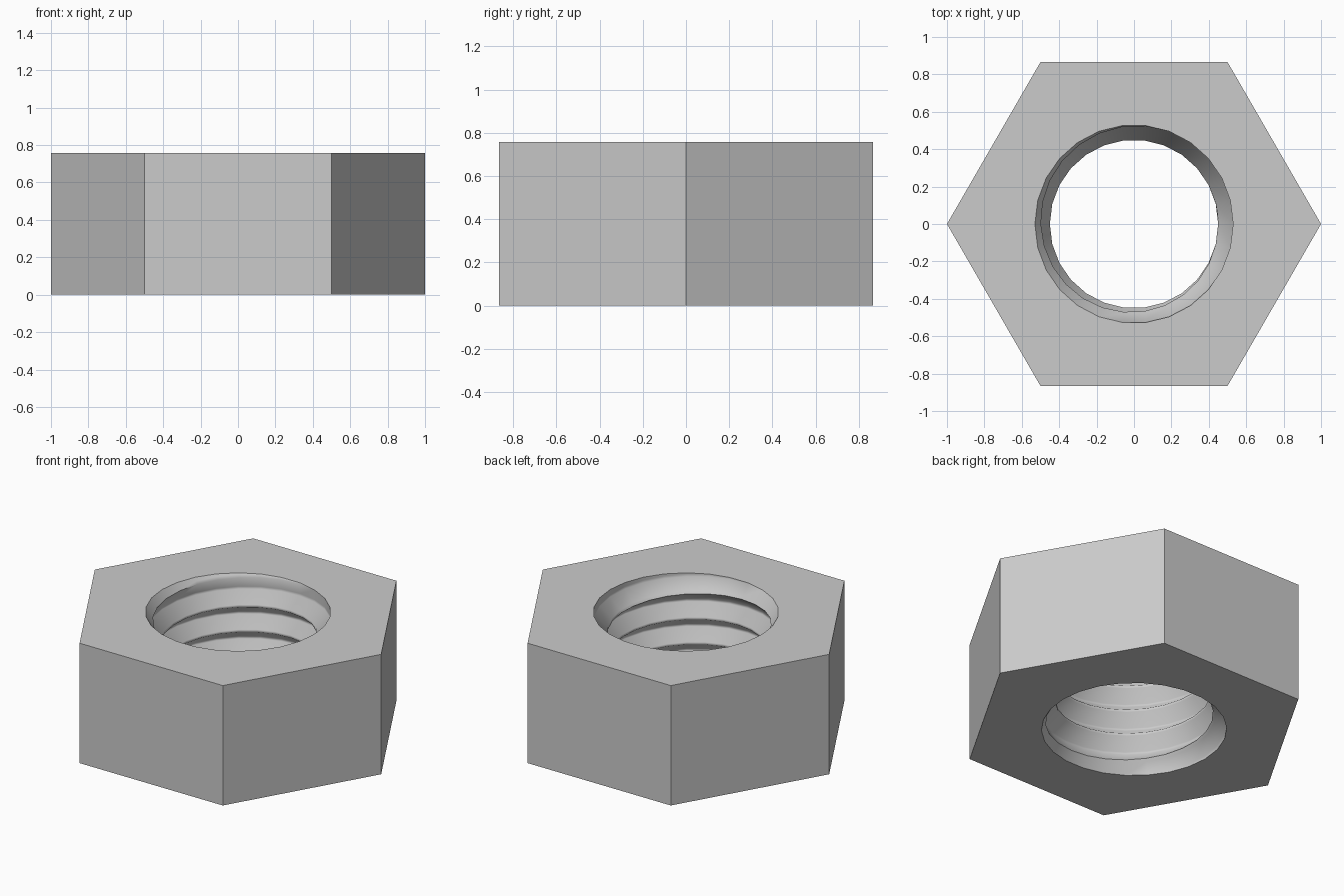
import bpy, bmesh, math

cube = bpy.data.objects.get("Cube")
if cube:
    bpy.data.objects.remove(cube, do_unlink=True)

HEIGHT = 0.757
PITCH = 0.157
ROOT_R, CREST_R = 0.53, 0.45
DIV = 26          # sides of the hole
FLAT = 0.1        # width of crest and root flats, in pitches

steel = bpy.data.materials.new("steel_grey")
steel.use_nodes = True
grey = (0.6, 0.6, 0.6, 1)
steel.diffuse_color = grey
steel.node_tree.nodes["Principled BSDF"].inputs["Base Color"].default_value = grey

bm = bmesh.new()
shared = {}


def vert(radius, angle, z):
    """Return a vertex, reusing one that is already at this place."""
    co = (radius * math.cos(angle), radius * math.sin(angle), z)
    key = tuple(round(c, 5) + 0.0 for c in co)
    if key not in shared:
        shared[key] = bm.verts.new(co)
    return shared[key]


def face(corners):
    corners = list(dict.fromkeys(corners))
    if len(corners) > 2 and not bm.faces.get(corners):
        bm.faces.new(corners)


def thread_vert(turn, is_crest, step):
    """Point on the helix; crests taper into the rim at both ends."""
    depth = PITCH * (turn + step / DIV - 0.25)
    depth = min(max(depth, 0), HEIGHT)
    radius = ROOT_R
    if is_crest:
        taper = min(1, min(depth, HEIGHT - depth) / (0.75 * PITCH))
        radius -= (ROOT_R - CREST_R) * taper
    return vert(radius, 2 * math.pi * (step % DIV) / DIV, HEIGHT - depth)


# Threaded hole: rows of crest and root edges swept round the helix
rows = []
for turn in range(-2, 8):
    for centre, is_crest in ((0, True), (0.5, False)):
        for side in (-1, 1):
            rows.append((turn + centre + side * FLAT / 2, is_crest))
for upper, lower in zip(rows, rows[1:]):
    for i in range(DIV):
        face([thread_vert(*upper, i), thread_vert(*upper, i + 1),
              thread_vert(*lower, i + 1), thread_vert(*lower, i)])


def ring(radius, sides, z):
    return [vert(radius, 2 * math.pi * i / sides, z) for i in range(sides)]


def loop_edges(loop):
    return [bm.edges.get(pair) or bm.edges.new(pair)
            for pair in zip(loop, loop[1:] + loop[:1])]


# Hexagonal outside
bottom, top = ring(1, 6, 0), ring(1, 6, HEIGHT)
for i in range(6):
    j = (i + 1) % 6
    face([bottom[i], bottom[j], top[j], top[i]])

# Flat end faces between the hexagon and the hole
for outer, z in ((bottom, 0), (top, HEIGHT)):
    edges = loop_edges(outer) + loop_edges(ring(ROOT_R, DIV, z))
    bmesh.ops.triangle_fill(bm, edges=edges, use_beauty=True)

bmesh.ops.recalc_face_normals(bm, faces=bm.faces)
mesh = bpy.data.meshes.new("hex_nut")
bm.to_mesh(mesh)
bm.free()
mesh.materials.append(steel)
nut = bpy.data.objects.new("hex_nut", mesh)
bpy.context.collection.objects.link(nut)

# Smooth thread with crisp hexagon and rim edges
bpy.ops.object.select_all(action='DESELECT')
nut.select_set(True)
bpy.context.view_layer.objects.active = nut
bpy.ops.object.shade_smooth_by_angle(angle=math.radians(54))
